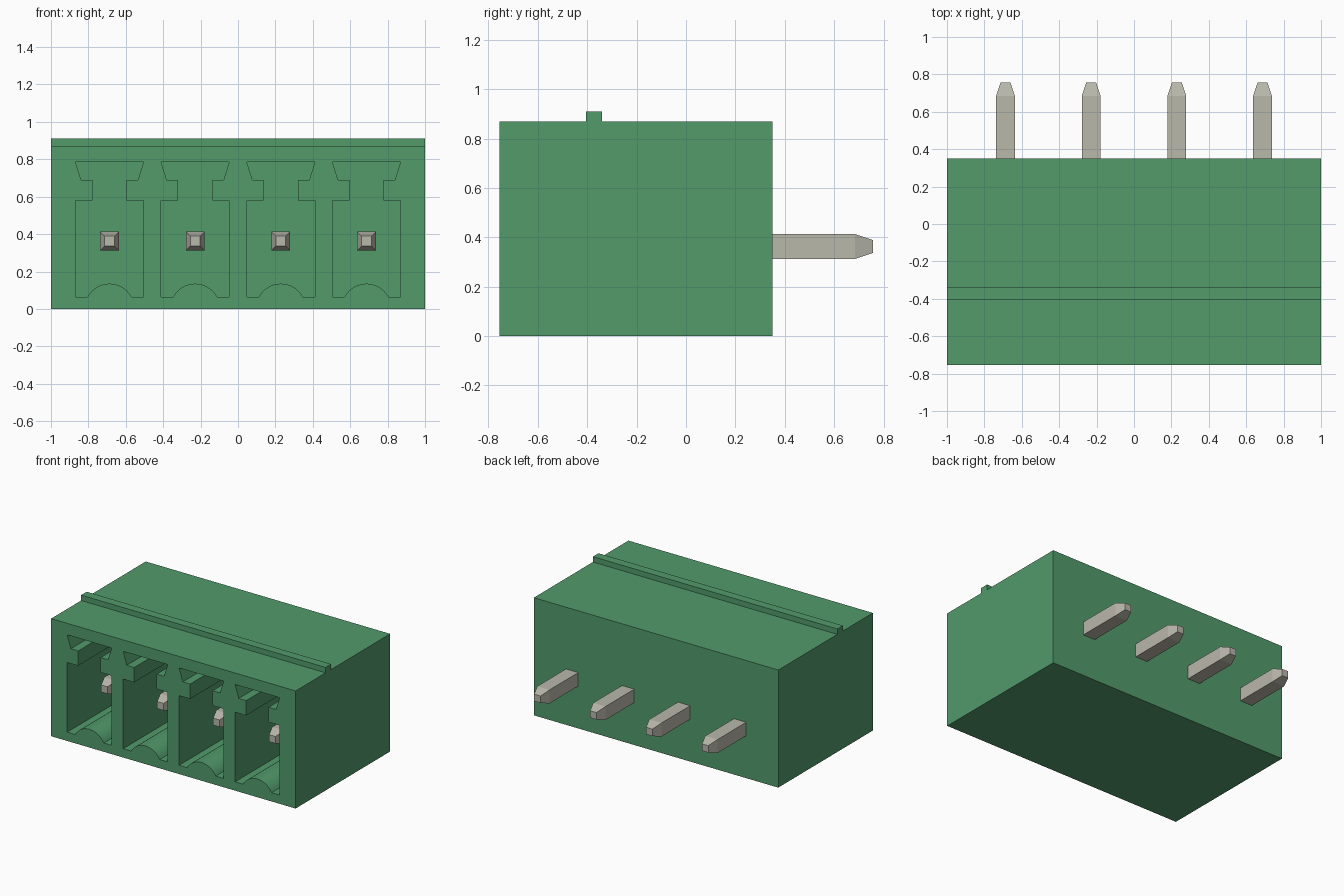
import bpy, bmesh, math
from mathutils import Vector

old = bpy.data.objects.get("Cube")
if old:
    bpy.data.objects.remove(old, do_unlink=True)

PITCH = 0.458
FRONT, BACK = -0.755, 0.35
CAVITY_END = 0.17
PIN_Z = 0.363


def make_material(name, rgb):
    mat = bpy.data.materials.new(name)
    mat.use_nodes = True
    colour = (*rgb, 1.0)
    mat.diffuse_color = colour
    mat.node_tree.nodes["Principled BSDF"].inputs["Base Color"].default_value = colour
    return mat


green = make_material("green plastic", (0.084, 0.325, 0.148))
metal = make_material("tinned metal", (0.49, 0.48, 0.41))


def make_object(name, bm, mat):
    bmesh.ops.recalc_face_normals(bm, faces=bm.faces)
    mesh = bpy.data.meshes.new(name)
    bm.to_mesh(mesh)
    bm.free()
    mesh.materials.append(mat)
    obj = bpy.data.objects.new(name, mesh)
    bpy.context.collection.objects.link(obj)
    return obj


def extrude_profile(bm, points, travel):
    face = bm.faces.new([bm.verts.new(p) for p in points])
    result = bmesh.ops.extrude_face_region(bm, geom=[face])
    moved = [v for v in result["geom"] if isinstance(v, bmesh.types.BMVert)]
    bmesh.ops.translate(bm, verts=moved, vec=Vector(travel))


centres = [(i - 1.5) * PITCH for i in range(4)]

# Housing: side profile with the raised rib, swept across the width
side = [(FRONT, 0), (BACK, 0), (BACK, 0.87), (-0.34, 0.87),
        (-0.34, 0.91), (-0.405, 0.91), (-0.405, 0.87), (FRONT, 0.87)]
bm = bmesh.new()
extrude_profile(bm, [(-1, y, z) for y, z in side], (2, 0, 0))
housing = make_object("housing", bm, green)

# Keyed socket outline: right half, mirrored, with an arched floor
half = [(0.182, 0.065), (0.182, 0.58), (0.092, 0.58),
        (0.092, 0.69), (0.152, 0.69), (0.182, 0.785)]
chord, rise, floor = 0.117, 0.07, 0.065
radius = (chord ** 2 + rise ** 2) / (2 * rise)
sweep = math.asin(chord / radius)
STEPS = 16
arch = []
for i in range(STEPS + 1):
    a = sweep * (2 * i / STEPS - 1)
    arch.append((radius * math.sin(a), floor + rise - radius * (1 - math.cos(a))))
outline = arch + half + [(-x, z) for x, z in reversed(half)]

bm = bmesh.new()
for cx in centres:
    extrude_profile(bm, [(cx + x, FRONT - 0.1, z) for x, z in outline],
                    (0, CAVITY_END - FRONT + 0.1, 0))
cutter = make_object("socket_cutter", bm, green)
cutter.hide_render = True

# Cut the sockets, then drop the cutter
cut = housing.modifiers.new("sockets", "BOOLEAN")
cut.operation = "DIFFERENCE"
cut.solver = "EXACT"
cut.object = cutter
bpy.ops.object.select_all(action="DESELECT")
bpy.context.view_layer.objects.active = housing
housing.select_set(True)
bpy.ops.object.modifier_apply(modifier=cut.name)
bpy.data.objects.remove(cutter, do_unlink=True)
bpy.ops.object.shade_smooth_by_angle(angle=math.radians(25))

# Square contact pins, tapered at both ends
stations = [(-0.58, 0.026), (-0.51, 0.05), (0.685, 0.05), (0.757, 0.026)]
for n, cx in enumerate(centres):
    bm = bmesh.new()
    rings = []
    for y, h in stations:
        rings.append([bm.verts.new((cx + sx * h, y, PIN_Z + sz * h))
                      for sx, sz in ((-1, -1), (1, -1), (1, 1), (-1, 1))])
    for a, b in zip(rings, rings[1:]):
        for i in range(4):
            j = (i + 1) % 4
            bm.faces.new((a[i], a[j], b[j], b[i]))
    bm.faces.new(rings[0])
    bm.faces.new(rings[-1])
    make_object(f"contact_pin_{n + 1}", bm, metal)
